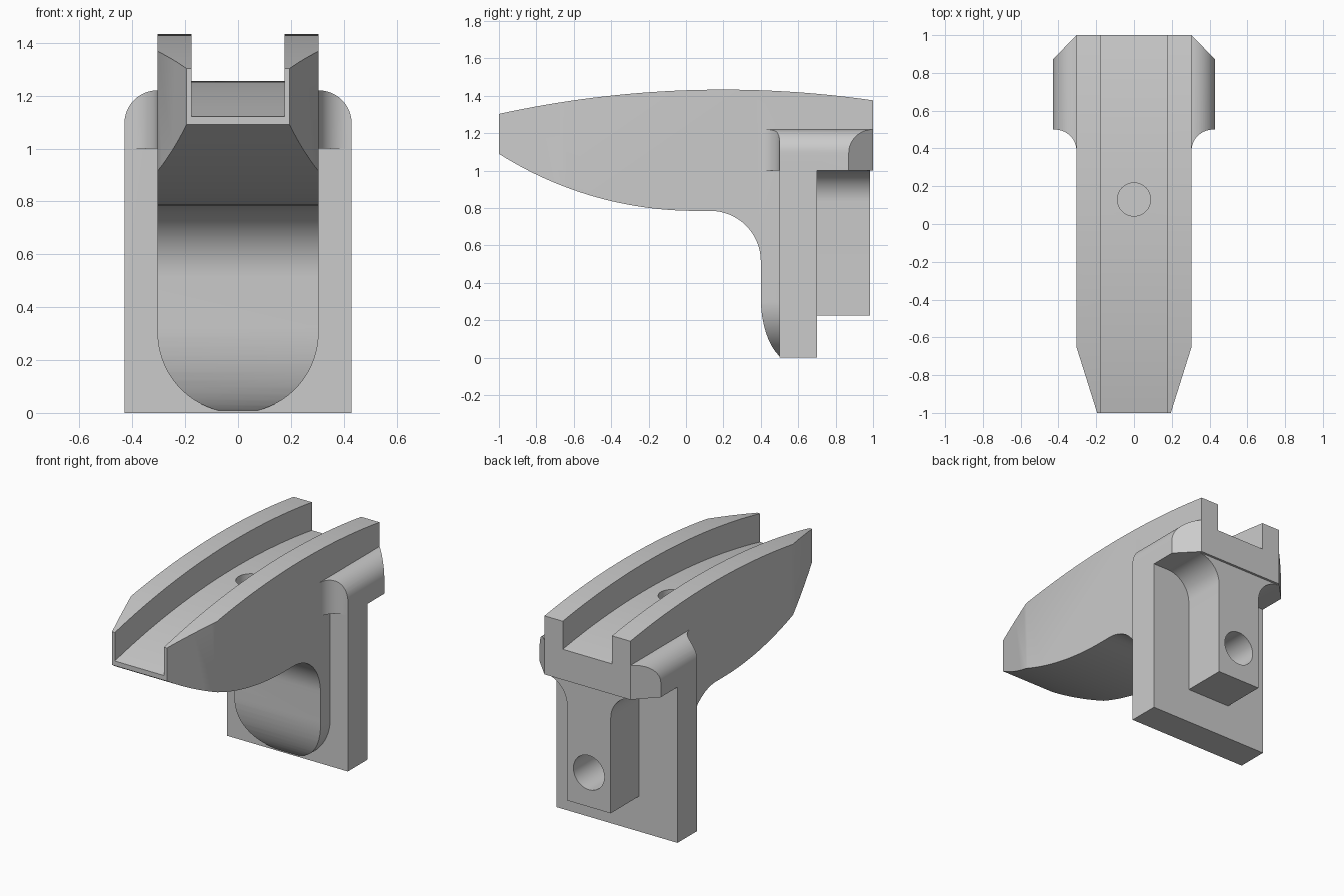
import bpy, bmesh, math
from mathutils import Vector

cube = bpy.data.objects.get("Cube")
if cube:
    bpy.data.objects.remove(cube, do_unlink=True)

grey = bpy.data.materials.new("plain grey")
grey.use_nodes = True
colour = (0.6, 0.6, 0.6, 1)
grey.diffuse_color = colour
grey.node_tree.nodes["Principled BSDF"].inputs["Base Color"].default_value = colour

HALF = 0.305    # half width of the rail body
WIDE = 0.43     # half width of the plate and shoulder


def prism(name, axis, outline, start, end):
    """Extrude a closed 2D outline along an axis."""
    place = {"x": lambda u, v, w: (w, u, v),
             "y": lambda u, v, w: (u, w, v),
             "z": lambda u, v, w: (u, v, w)}[axis]
    bm = bmesh.new()
    face = bm.faces.new([bm.verts.new(place(u, v, start)) for u, v in outline])
    ext = bmesh.ops.extrude_face_region(bm, geom=[face])
    moved = [g for g in ext["geom"] if isinstance(g, bmesh.types.BMVert)]
    bmesh.ops.translate(bm, verts=moved, vec=Vector(place(0, 0, end - start)))
    bmesh.ops.recalc_face_normals(bm, faces=bm.faces)
    mesh = bpy.data.meshes.new(name)
    bm.to_mesh(mesh)
    bm.free()
    mesh.materials.append(grey)
    obj = bpy.data.objects.new(name, mesh)
    bpy.context.collection.objects.link(obj)
    return obj


def combine(target, tool, operation):
    """Apply a boolean and remove the tool."""
    mod = target.modifiers.new("boolean", "BOOLEAN")
    mod.operation, mod.solver, mod.object = operation, "EXACT", tool
    bpy.context.view_layer.objects.active = target
    bpy.ops.object.modifier_apply(modifier=mod.name)
    bpy.data.objects.remove(tool, do_unlink=True)


def arc(cx, cy, rx, ry, a, b, n=16):
    angles = [math.radians(a + (b - a) * i / n) for i in range(n + 1)]
    return [(cx + rx * math.cos(t), cy + ry * math.sin(t)) for t in angles]


def mirrored(half):
    """Close a right-hand half outline with its mirror image."""
    return half + [(-u, v) for u, v in reversed(half) if abs(u) > 1e-5]


def bow(start, end, middle, height, radius, n=32):
    """Shallow arc with its extreme at (middle, height)."""
    pts = []
    for i in range(n + 1):
        y = start + (end - start) * i / n
        sag = abs(radius) - math.sqrt(radius ** 2 - (y - middle) ** 2)
        pts.append((y, height - math.copysign(sag, radius)))
    return pts


# Rail body: side profile with belly, fillet, and undercut foot
side = bow(-1, 0.05, 0.05, 0.785, -1.96)
side += arc(0.13, 0.515, 0.27, 0.27, 90, 0)
side += arc(0.57, 0.32, 0.17, 0.342, 180, 249.5, 12)
side += [(0.6, 0), (0.6, 1.0), (1, 1.0)]
side += bow(1, -1, 0.2, 1.433, 5.6)
body = prism("rail_mount", "x", side, -HALF, HALF)

# Tapered nose and round foot
plan = mirrored([(0.195, -1.1 + 0.1), (HALF, -0.65), (HALF, 1)])
combine(body, prism("nose_taper", "z", plan, -0.5, 2), "INTERSECT")
foot = mirrored(arc(0, HALF, HALF, HALF, -90, 0, 24) + [(HALF, 2)])
combine(body, prism("foot_round", "y", foot, -1.5, 1.5), "INTERSECT")

# Back plate
plate = mirrored([(WIDE, 0), (WIDE, 1.05)])
combine(body, prism("back_plate", "y", plate, 0.5, 0.7), "UNION")

# Shoulder: concave front corners, chamfered rear, rounded top edges
plan = mirrored(arc(0.42, 0.39, 0.115, 0.11, 180, 90)
                + [(WIDE, 0.5), (WIDE, 0.87), (HALF, 1)])
shoulder = prism("shoulder", "z", plan, 1.0, 1.3)
crown = mirrored([(WIDE, 0.9)] + arc(HALF, 1.095, 0.125, 0.125, 0, 90))
combine(shoulder, prism("crown", "y", crown, 0.2, 1.2), "INTERSECT")
combine(body, shoulder, "UNION")

# Rear boss flaring into the shoulder
boss = mirrored([(0.155, 0.225)] + arc(0.32, 0.835, 0.165, 0.165, 180, 90)
                + [(0.28, 1.05)])
combine(body, prism("rear_boss", "y", boss, 0.65, 0.985), "UNION")

# Channel along the top
channel = bow(-1, 1, 0.2, 1.255, 5.42)
channel = [(-1.1, channel[0][1])] + channel + [(1.1, channel[-1][1])]
channel += [(1.1, 2), (-1.1, 2)]
combine(body, prism("channel", "x", channel, -0.175, 0.175), "DIFFERENCE")

# Blind holes in the channel floor and the boss
pin = arc(0, 0.13, 0.088, 0.088, 0, 360, 32)[:-1]
combine(body, prism("floor_hole", "z", pin, 0.95, 1.6), "DIFFERENCE")
bolt = arc(0, 0.445, 0.11, 0.11, 0, 360, 32)[:-1]
combine(body, prism("boss_hole", "y", bolt, 0.65, 1.2), "DIFFERENCE")

# Smooth curves, keep hard edges
bpy.ops.object.select_all(action="DESELECT")
body.select_set(True)
bpy.context.view_layer.objects.active = body
bpy.ops.object.shade_smooth_by_angle(angle=math.radians(25))
